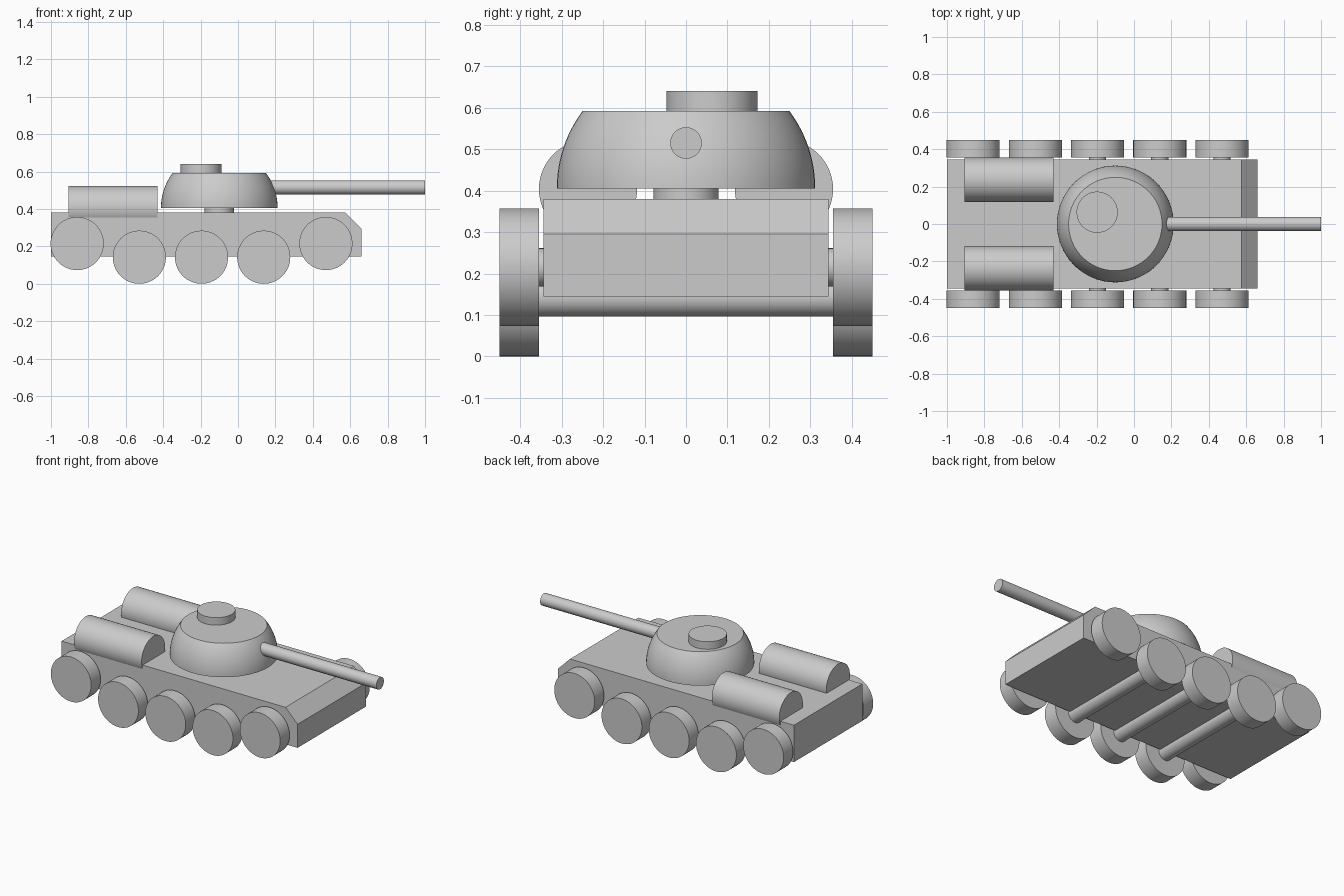
import bpy
import bmesh
import math
from mathutils import Matrix, Vector

default_cube = bpy.data.objects.get("Cube")
if default_cube:
    bpy.data.objects.remove(default_cube, do_unlink=True)

grey = bpy.data.materials.new("plain grey")
grey.use_nodes = True
colour = (0.6, 0.6, 0.6, 1)
grey.diffuse_color = colour
grey.node_tree.nodes["Principled BSDF"].inputs["Base Color"].default_value = colour


def finish(name, bm, smooth=True):
    """Turn a bmesh into a named, coloured object."""
    bmesh.ops.recalc_face_normals(bm, faces=bm.faces)
    mesh = bpy.data.meshes.new(name)
    bm.to_mesh(mesh)
    bm.free()
    mesh.materials.append(grey)
    obj = bpy.data.objects.new(name, mesh)
    bpy.context.collection.objects.link(obj)
    if smooth:
        bpy.ops.object.select_all(action='DESELECT')
        obj.select_set(True)
        bpy.context.view_layer.objects.active = obj
        bpy.ops.object.shade_smooth_by_angle(angle=math.radians(30))
    return obj


def cylinder(name, start, end, radius):
    """Capped cylinder between two points."""
    start, end = Vector(start), Vector(end)
    axis = end - start
    turn = axis.to_track_quat('Z', 'Y').to_matrix().to_4x4()
    bm = bmesh.new()
    bmesh.ops.create_cone(bm, cap_ends=True, segments=64, radius1=radius,
                          radius2=radius, depth=axis.length,
                          matrix=Matrix.Translation((start + end) / 2) @ turn)
    return finish(name, bm)


# Hull: side profile with a sloped nose, extruded across the width
half_width = 0.344
profile = [(-1, 0.145), (0.66, 0.145), (0.66, 0.295), (0.575, 0.38), (-1, 0.38)]
bm = bmesh.new()
side = bm.faces.new([bm.verts.new((x, -half_width, z)) for x, z in profile])
grown = bmesh.ops.extrude_face_region(bm, geom=[side])
bmesh.ops.translate(bm, vec=(0, 2 * half_width, 0),
                    verts=[v for v in grown["geom"] if isinstance(v, bmesh.types.BMVert)])
finish("hull", bm, smooth=False)

# Wheels and axles: the end pairs sit higher than the middle three
for i in range(5):
    x = -0.86 + i * 0.3325
    z = 0.215 if i in (0, 4) else 0.142
    cylinder(f"axle_{i + 1}", (x, -0.37, z), (x, 0.37, z), 0.046)
    for label, s in (("left", 1), ("right", -1)):
        cylinder(f"{label}_wheel_{i + 1}", (x, s * 0.355, z), (x, s * 0.45, z), 0.142)

# Rear drums half sunk into the deck
for label, s in (("left", 1), ("right", -1)):
    cylinder(f"{label}_drum", (-0.905, s * 0.2365, 0.404), (-0.43, s * 0.2365, 0.404), 0.1185)

# Turret: spherical band with flat top and bottom, spun about its axis
turret_x, base_z, top_z, radius = -0.1, 0.405, 0.592, 0.312
sweep = math.asin((top_z - base_z) / radius)
steps = 12
bm = bmesh.new()
outline = [bm.verts.new((turret_x, 0, base_z))]
for i in range(steps + 1):
    a = sweep * i / steps
    outline.append(bm.verts.new((turret_x + radius * math.cos(a), 0,
                                 base_z + radius * math.sin(a))))
outline.append(bm.verts.new((turret_x, 0, top_z)))
edges = [bm.edges.new(pair) for pair in zip(outline, outline[1:])]
bmesh.ops.spin(bm, geom=outline + edges, cent=(turret_x, 0, 0), axis=(0, 0, 1),
               angle=math.tau, steps=64, use_merge=True)
bmesh.ops.remove_doubles(bm, verts=bm.verts, dist=0.0001)
finish("turret", bm)

# Turret neck, hatch and gun barrel
cylinder("turret_neck", (turret_x, 0, 0.37), (turret_x, 0, 0.41), 0.079)
cylinder("hatch", (-0.197, 0.063, 0.585), (-0.197, 0.063, 0.64), 0.11)
cylinder("gun_barrel", (0.1, 0, 0.515), (1, 0, 0.515), 0.038)
